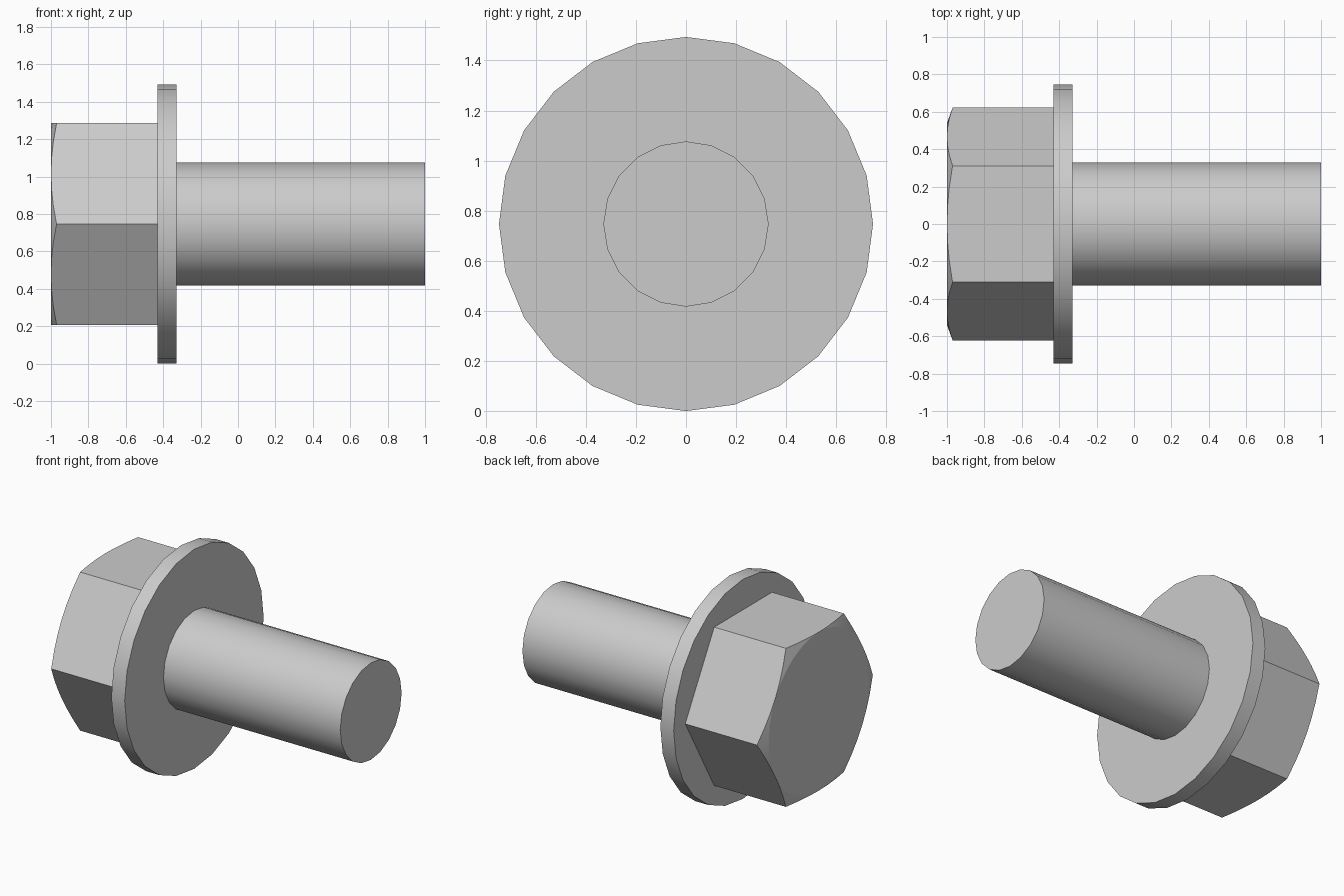
import bpy
import bmesh
from math import pi, cos, sin, radians
from mathutils import Matrix, Vector

cube = bpy.data.objects.get("Cube")
if cube:
    bpy.data.objects.remove(cube, do_unlink=True)

AXIS_Z = 0.747          # height of the bolt axis
FLANGE_X = (-0.43, -0.33)

steel = bpy.data.materials.new("steel grey")
steel.use_nodes = True
GREY = (0.6, 0.6, 0.6, 1)
steel.diffuse_color = GREY
steel.node_tree.nodes["Principled BSDF"].inputs["Base Color"].default_value = GREY


def finish(name, bm, angle):
    bmesh.ops.recalc_face_normals(bm, faces=bm.faces[:])
    mesh = bpy.data.meshes.new(name)
    bm.to_mesh(mesh)
    bm.free()
    mesh.materials.append(steel)
    obj = bpy.data.objects.new(name, mesh)
    obj.location.z = AXIS_Z
    bpy.context.collection.objects.link(obj)
    bpy.ops.object.select_all(action="DESELECT")
    obj.select_set(True)
    bpy.context.view_layer.objects.active = obj
    bpy.ops.object.shade_smooth_by_angle(angle=radians(angle))


def rod(name, x0, x1, radius, sides):
    """Capped cylinder lying along x."""
    bm = bmesh.new()
    lay_down = Matrix.Translation(((x0 + x1) / 2, 0, 0)) @ Matrix.Rotation(pi / 2, 4, "Y")
    bmesh.ops.create_cone(bm, cap_ends=True, segments=sides, radius1=radius,
                          radius2=radius, depth=x1 - x0, matrix=lay_down)
    finish(name, bm, 30)


def hex_head(name, x0, x1, apothem, chamfer, steps):
    """Hexagonal prism whose outer end is trimmed by a shallow cone."""
    bm = bmesh.new()
    corner = apothem / cos(pi / 6)

    def point(x, r, a):
        return bm.verts.new(Vector((x, r * cos(a), r * sin(a))))

    count = 6 * steps
    base = [point(x1, corner, k * pi / 3) for k in range(6)]
    rim, inner = [], []
    for i in range(count):
        a = i * 2 * pi / count
        r = apothem / cos(a % (pi / 3) - pi / 6)
        depth = chamfer * (r - apothem) / (corner - apothem)
        rim.append(point(x0 + depth, r, a))
        # the cone just touches the middle of each flat
        middle = i % steps == steps // 2
        inner.append(rim[-1] if middle else point(x0, apothem, a))

    bm.faces.new(base)
    bm.faces.new(inner)
    for k in range(6):
        edge = [rim[(k * steps + j) % count] for j in range(steps + 1)]
        bm.faces.new([base[(k + 1) % 6], base[k]] + edge)
    for i in range(count):
        j = (i + 1) % count
        ring = [rim[i], rim[j], inner[j], inner[i]]
        bm.faces.new(list(dict.fromkeys(ring)))
    finish(name, bm, 15)


# Hexagonal head, washer flange and plain shank
hex_head("hex_head", -1.0, FLANGE_X[0], 0.539, 0.03, 6)
rod("flange", *FLANGE_X, 0.747, 24)
rod("shank", FLANGE_X[1], 1.0, 0.33, 20)
